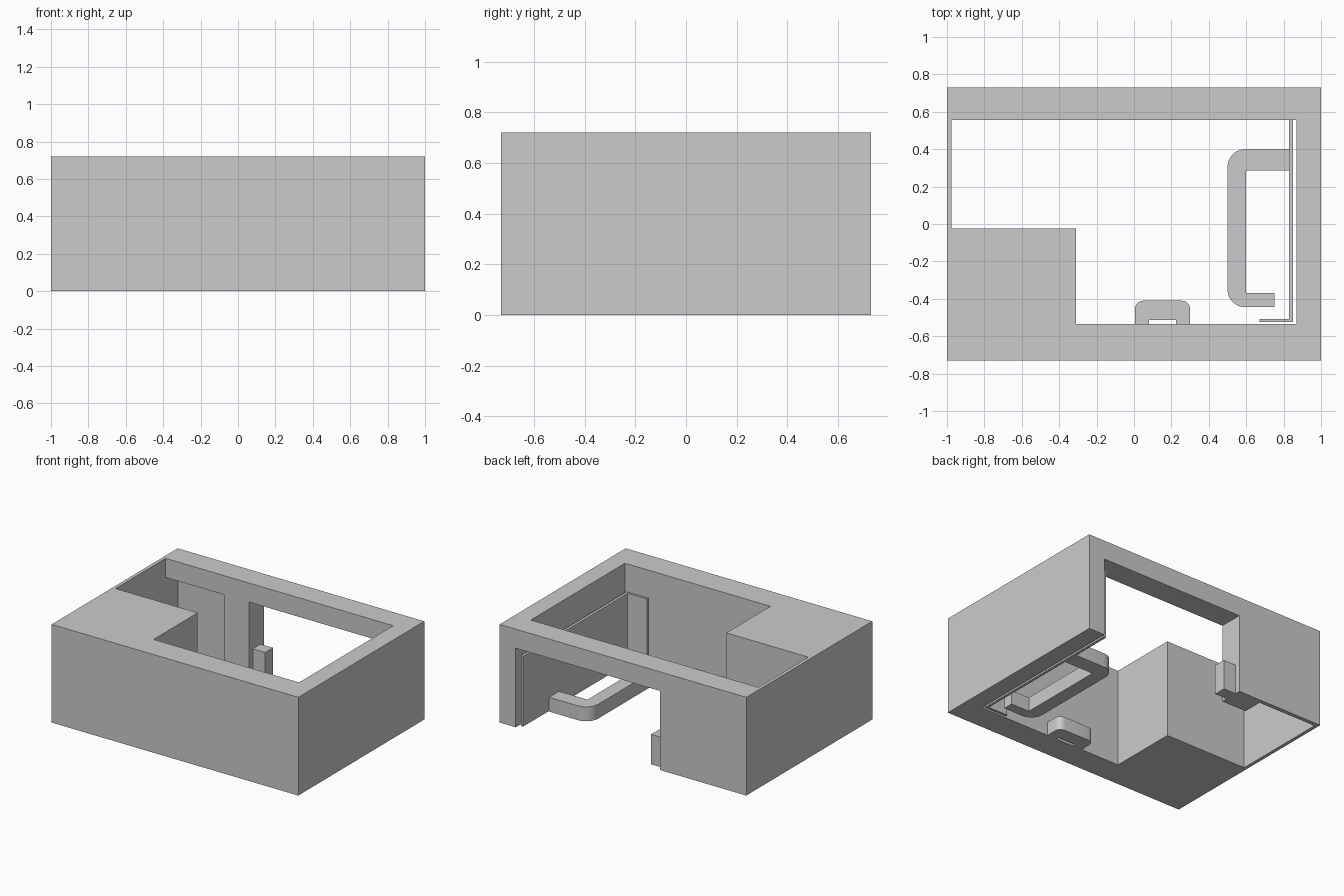
import bpy, bmesh, math

if "Cube" in bpy.data.objects:
    bpy.data.objects.remove(bpy.data.objects["Cube"])


def prism(name, outline, z0, z1):
    """Extrude a plan outline between two heights."""
    bm = bmesh.new()
    face = bm.faces.new([bm.verts.new((x, y, z0)) for x, y in outline])
    ext = bmesh.ops.extrude_face_region(bm, geom=[face])
    top = [v for v in ext["geom"] if isinstance(v, bmesh.types.BMVert)]
    bmesh.ops.translate(bm, verts=top, vec=(0, 0, z1 - z0))
    bmesh.ops.recalc_face_normals(bm, faces=bm.faces)
    mesh = bpy.data.meshes.new(name)
    bm.to_mesh(mesh)
    bm.free()
    obj = bpy.data.objects.new(name, mesh)
    bpy.context.collection.objects.link(obj)
    return obj


def rect(x0, x1, y0, y1):
    return [(x0, y0), (x1, y0), (x1, y1), (x0, y1)]


def arc(cx, cy, r, start, end, steps=8):
    return [(cx + r * math.cos(math.radians(start + (end - start) * i / steps)),
             cy + r * math.sin(math.radians(start + (end - start) * i / steps)))
            for i in range(steps + 1)]


def smooth(obj):
    bpy.ops.object.select_all(action='DESELECT')
    obj.select_set(True)
    bpy.context.view_layer.objects.active = obj
    bpy.ops.object.shade_smooth_by_angle(angle=math.radians(30))


# Room walls with the solid corner block, rear alcove and doorway
walls = prism("room_walls", [
    (0.87, 0.73), (0.87, -0.535), (-0.31, -0.535), (-0.31, -0.025),
    (-0.975, -0.025), (-0.975, 0.70), (-0.50, 0.70), (-0.50, 0.555),
    (-0.30, 0.555), (-0.30, 0.73), (-1, 0.73), (-1, -0.73),
    (1, -0.73), (1, 0.73)], 0, 0.72)

# Lintel over the doorway and alcove, merged into the walls
lintel = prism("lintel_helper", rect(-0.985, 0.90, 0.555, 0.73), 0.58, 0.72)
lintel.hide_render = True
union = walls.modifiers.new("lintel", 'BOOLEAN')
union.operation = 'UNION'
union.solver = 'EXACT'
union.object = lintel
bpy.context.view_layer.objects.active = walls
bpy.ops.object.modifier_apply(modifier=union.name)
bpy.data.objects.remove(lintel)

# Thin L-shaped wall panel
prism("wall_panel", [
    (0.83, 0.70), (0.83, -0.508), (0.672, -0.508), (0.672, -0.525),
    (0.85, -0.525), (0.85, 0.70)], 0.005, 0.52)

# C-shaped counter with rounded outer corners
counter = prism("counter",
                [(0.83, 0.285), (0.83, 0.40)]
                + arc(0.595, 0.305, 0.095, 90, 180)
                + arc(0.595, -0.35, 0.095, 180, 270)
                + [(0.75, -0.445), (0.75, -0.37), (0.60, -0.37), (0.60, 0.285)],
                0.0, 0.105)
smooth(counter)

# Small bench against the front wall
bench = prism("bench",
              [(0.08, -0.535), (0.08, -0.512), (0.225, -0.512),
               (0.225, -0.535), (0.30, -0.535)]
              + arc(0.255, -0.455, 0.045, 0, 90, 6)
              + arc(0.05, -0.455, 0.045, 90, 180, 6)
              + [(0.005, -0.535)], 0.0, 0.10)
smooth(bench)

# Low post beside the doorway
prism("door_post", rect(-0.30, -0.20, 0.60, 0.69), 0.0, 0.22)
